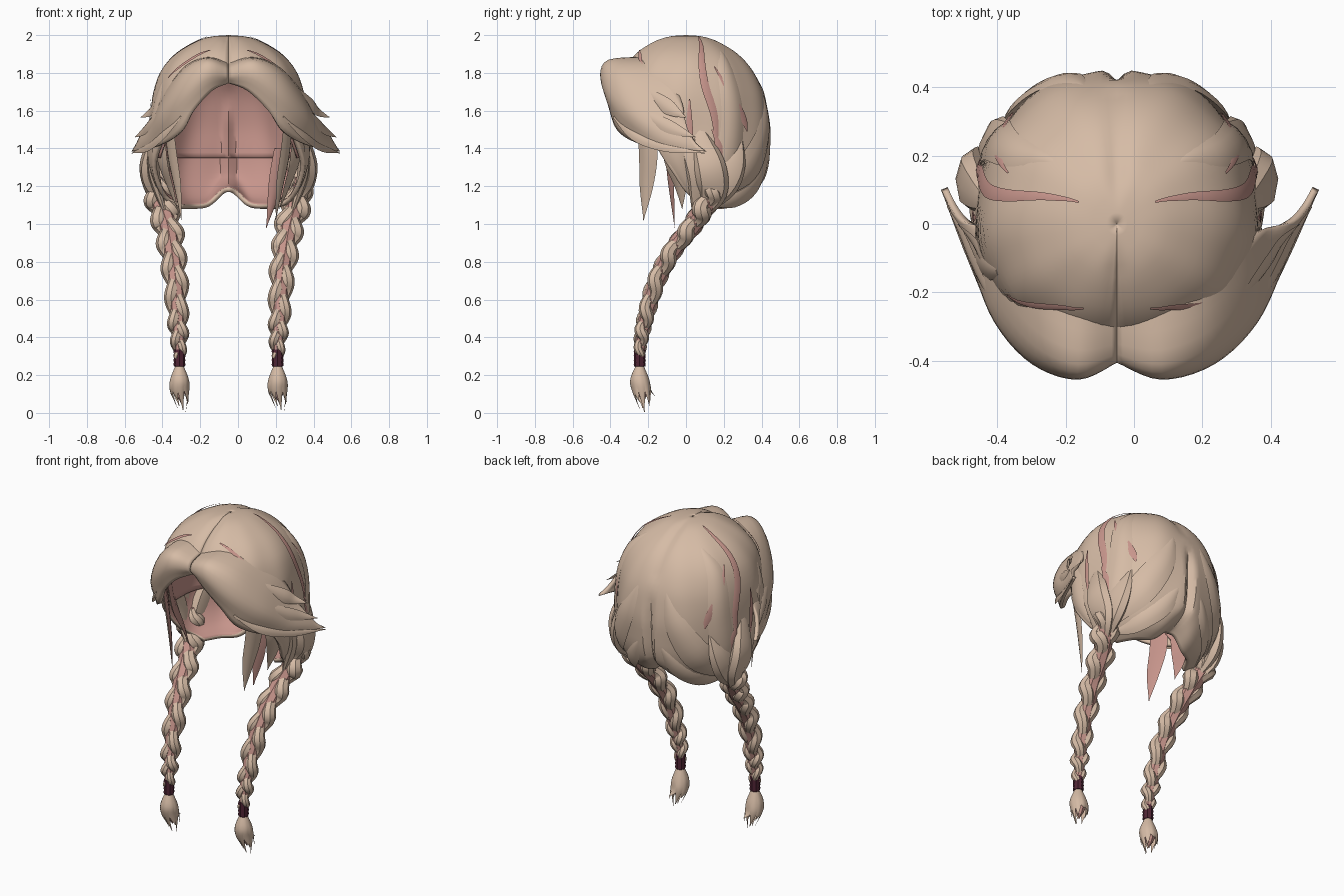
import bpy, bmesh, math
from mathutils import Vector

if "Cube" in bpy.data.objects:
    bpy.data.objects.remove(bpy.data.objects["Cube"])

CX = -0.05                      # parting line
SIDES = ((1, "left"), (-1, "right"))
made = []


def material(name, rgb):
    m = bpy.data.materials.new(name)
    m.use_nodes = True
    m.diffuse_color = (*rgb, 1)
    m.node_tree.nodes["Principled BSDF"].inputs["Base Color"].default_value = (*rgb, 1)
    return m


HAIR = material("beige hair", (0.67, 0.50, 0.38))
PINK = material("pink underside", (0.57, 0.30, 0.26))
TIE = material("dark plum tie", (0.08, 0.018, 0.035))


def spline(pts, n):
    """Catmull-Rom through tuples of any size, n steps per span."""
    out = []
    for i in range(len(pts) - 1):
        a, b, c, d = (pts[max(0, min(len(pts) - 1, i + k))] for k in (-1, 0, 1, 2))
        for j in range(n):
            t = j / n
            out.append(tuple(0.5 * (2 * q + (r - p) * t + (2 * p - 5 * q + 4 * r - s) * t ** 2
                       + (3 * q - p - 3 * r + s) * t ** 3) for p, q, r, s in zip(a, b, c, d)))
    return out + [tuple(pts[-1])]


def build(name, rows, mats, closed=False, flip=False, thick=0):
    """Skin a grid of points; closed tubes get end caps."""
    bm = bmesh.new()
    grid = [[bm.verts.new(p) for p in r] for r in rows]
    n = len(grid[0])
    for r, q in zip(grid, grid[1:]):
        for i in range(n if closed else n - 1):
            k = (i + 1) % n
            f = (r[i], r[k], q[k], q[i])
            face = bm.faces.new(f[::-1] if flip else f)
            # lens-shaped locks may have a second colour on their inner side
            face.material_index = int(closed and len(mats) > 1 and i >= 4)
    if closed:
        bm.faces.new(grid[0])
        bm.faces.new(grid[-1])
        bmesh.ops.recalc_face_normals(bm, faces=bm.faces)
    me = bpy.data.meshes.new(name)
    bm.to_mesh(me)
    bm.free()
    for m in mats:
        me.materials.append(m)
    ob = bpy.data.objects.new(name, me)
    bpy.context.collection.objects.link(ob)
    if thick:
        s = ob.modifiers.new("thickness", "SOLIDIFY")
        s.thickness, s.offset = thick, -1
        s.material_offset = len(mats) - 1
    made.append(ob)


ROUND = [(math.cos(k * math.pi / 4), math.sin(k * math.pi / 4)) for k in range(8)]
OVAL = [(c, s * .55) for c, s in ROUND]
LENS = [(1, 0), (.5, .22), (0, .28), (-.5, .22), (-1, 0), (0, -.12)]
PLATE = [(1, 0), (.5, .1), (-.5, .1), (-1, 0), (0, -.1)]


def sweep(name, path, section, normal, *mats):
    """Sweep a section along (x, y, z, width); normal is a vector or one per point."""
    pos = [Vector(p[:3]) for p in path]
    rows = []
    for i, p in enumerate(pos):
        t = (pos[min(i + 1, len(pos) - 1)] - pos[max(i - 1, 0)]).normalized()
        v = Vector(normal[i] if isinstance(normal, list) else normal)
        v = (v - t * v.dot(t)).normalized()
        b = t.cross(v)
        w = max(path[i][3], .002)
        rows.append([p + b * (w * c) + v * (w * s) for c, s in section])
    build(name, rows, mats, closed=True)


def mirror(pts, s, k=1):
    return [(CX + s * k * p[0], *p[1:]) for p in pts]


# Head of hair: height, half width, front, back, opening half angle
ROWS = spline([(2.0, .001, -.001, .001, 180), (1.988, .115, -.12, .12, 180), (1.94, .22, -.22, .22, 180),
               (1.88, .30, -.29, .30, 180), (1.8, .36, -.34, .365, 180), (1.7, .395, -.36, .415, 157),
               (1.6, .41, -.36, .44, 138), (1.5, .415, -.35, .452, 125), (1.4, .42, -.33, .447, 116),
               (1.3, .415, -.3, .435, 106), (1.2, .385, -.25, .40, 95), (1.12, .33, -.2, .33, 82),
               (1.08, .26, -.1, .25, 72)], 3)


def squared(v):
    return math.copysign(abs(v) ** .94, v)


def on_row(row, a):
    z, hw, yf, yb, _ = row
    x, c = hw * squared(math.sin(a)), squared(math.cos(a))
    f = 1 + .01 * math.sin(10 * abs(a) + 6 * z) * min(1, hw / .3)
    # crease at the parting, deepest low on the back
    f -= .08 * math.exp(-(x / .022) ** 2) * min(1, max(0, (1.68 - z) / .15))
    lift = .09 * math.exp(-(x / .075) ** 2) * max(0, (1.25 - z) / .17)
    if 1.75 < z < 1.99:
        lift -= .012 * math.exp(-(x / .03) ** 2)
    return Vector((CX + x * f, c * (yb if c > 0 else -yf) * f, z + lift))


def on_cap(deg, z, raise_by=0):
    """Point and outward direction on the head of hair."""
    i = next((k for k in range(len(ROWS) - 1) if ROWS[k + 1][0] <= z), len(ROWS) - 2)
    p, q = ROWS[i], ROWS[i + 1]
    t = (z - p[0]) / (q[0] - p[0])
    pt = on_row([u + (v - u) * t for u, v in zip(p, q)], math.radians(deg))
    n = Vector(((pt.x - CX) / .17, pt.y / .18, (pt.z - 1.5) / (.25 if z > 1.5 else .6))).normalized()
    return pt + n * raise_by, n


def shell(name, scale, zmin, mats, thick):
    rows = []
    for r in (r for r in ROWS if r[0] >= zmin):
        A = math.radians(min(r[4], 180))
        ring = [on_row(r, A * (k / 48 - 1)) for k in range(97)]
        rows.append([Vector((CX + (p.x - CX) * scale, p.y * scale, 1.5 + (p.z - 1.5) * scale)) for p in ring])
    build(name, rows, mats, thick=thick)


shell("hair_cap", 1, 0, [HAIR, PINK], .025)
shell("scalp_lining", .91, 1.33, [PINK], .006)


def cap_lock(name, pts, section, mat, s, raise_by):
    path, normals = [], []
    for a, z, w in spline(pts, 6):
        p, n = on_cap(s * a, z, raise_by)
        path.append((*p, w))
        normals.append(n)
    sweep(name, path, section, normals, mat)


# Locks (angle from back, height, half width) and pink partings lying on the cap
LOCKS = {"crown_lock": [(44, 1.93, .01), (56, 1.8, .05), (58, 1.55, .07), (62, 1.3, .07), (70, 1.15, .03)],
         "back_lock": [(12, 1.72, .005), (24, 1.5, .07), (42, 1.3, .09), (66, 1.17, .04)],
         "nape_lock": [(9, 1.36, .01), (22, 1.23, .06), (45, 1.14, .06), (68, 1.12, .02)],
         "temple_lock": [(112, 1.75, .02), (106, 1.55, .06), (100, 1.38, .06), (88, 1.2, .02)]}
PARTINGS = {"crown_parting": [(62, 1.985, .003), (69, 1.95, .01), (76, 1.87, .017), (77, 1.74, .022),
                              (72, 1.57, .02), (71, 1.38, .004)],
            "side_parting": [(66, 1.83, .003), (59, 1.7, .017), (49, 1.56, .022), (46, 1.49, .003)],
            "ear_parting": [(88, 1.66, .003), (88, 1.52, .016), (86, 1.36, .003)],
            "lower_parting": [(74, 1.5, .003), (68, 1.38, .02), (68, 1.2, .004)],
            "fringe_parting": [(160, 1.915, .003), (148, 1.89, .009), (136, 1.84, .01), (124, 1.77, .003)]}
# Front hair: guide rows from root to lower edge
FRINGE = [[(0, -.24, 1.86), (.12, -.22, 1.885), (.25, -.16, 1.85), (.36, -.07, 1.75), (.42, -.02, 1.64), (.44, -.01, 1.58)],
          [(0, -.38, 1.83), (.13, -.41, 1.87), (.27, -.36, 1.81), (.39, -.24, 1.68), (.47, -.08, 1.55), (.52, .01, 1.5)],
          [(0, -.405, 1.78), (.13, -.455, 1.79), (.285, -.41, 1.68), (.41, -.29, 1.56), (.49, -.12, 1.46), (.56, .05, 1.43)],
          [(0, -.37, 1.745), (.1, -.42, 1.705), (.21, -.405, 1.6), (.30, -.35, 1.48), (.44, -.19, 1.41), (.59, .1, 1.385)]]
WISPS = {"fringe_upper_wisp": [(.36, -.22, 1.71, .02), (.44, -.11, 1.63, .04), (.48, -.05, 1.59, .025), (.535, 0, 1.565, 0)],
         "fringe_middle_wisp": [(.39, -.28, 1.62, .015), (.475, -.12, 1.53, .035), (.52, -.03, 1.49, .025), (.57, .05, 1.46, 0)],
         "fringe_lower_wisp": [(.29, -.38, 1.57, .01), (.40, -.27, 1.47, .03), (.49, -.1, 1.41, .03), (.59, .1, 1.375, 0)]}
# Loose strands in front of the ears, pink on the inner side
STRANDS = {"front_strand": [(.32, -.22, 1.58, .05), (.30, -.2, 1.38, .055), (.27, -.21, 1.2, .04), (.25, -.225, 1.02, 0)],
           "ear_strand": [(.37, -.08, 1.5, .07), (.35, -.06, 1.33, .06), (.31, -.03, 1.2, .035), (.27, -.02, 1.08, 0)]}
# Broad locks gathering into each braid
ROOTS = {"outer_root": [(.37, .05, 1.56, .01), (.405, .09, 1.42, .06), (.425, .13, 1.29, .085),
                        (.39, .14, 1.16, .075), (.33, .08, 1.04, .02)],
         "rear_root": [(.32, .29, 1.45, .01), (.35, .25, 1.32, .07), (.36, .19, 1.2, .08), (.34, .1, 1.08, .03)],
         "fore_root": [(.38, -.03, 1.5, .01), (.4, .02, 1.38, .05), (.39, .06, 1.24, .055), (.34, .05, 1.07, .02)]}
# Braid centre line and radius
BRAID = spline([(.38, .15, 1.24, .05), (.365, .12, 1.13, .075), (.325, .04, 1.0, .074),
                (.30, -.07, .86, .068), (.28, -.155, .7, .062), (.27, -.21, .52, .054),
                (.262, -.235, .4, .046), (.26, -.245, .3, .03)], 10)

for s, side in SIDES:
    for name, pts in LOCKS.items():
        cap_lock(f"{side}_{name}", pts, LENS, HAIR, s, -.004)
    for name, pts in PARTINGS.items():
        cap_lock(f"{side}_{name}", pts, PLATE, PINK, s, .008)

    k = 1 if s > 0 else .87
    guides = [spline(mirror(g, s, k), 5) for g in FRINGE]
    rows = [spline(list(col), 4) for col in zip(*guides)]
    build(f"{side}_fringe", rows, [HAIR], flip=s < 0, thick=.02)
    for name, pts in WISPS.items():
        sweep(f"{side}_{name}", spline(mirror(pts, s, k), 5), LENS, (s, -.8, .5), HAIR)
    for name, pts in STRANDS.items():
        sweep(f"{side}_{name}", spline(mirror(pts, s), 5), LENS, (s, -.5, 0), HAIR, PINK)
    for name, pts in ROOTS.items():
        sweep(f"{side}_{name}", spline(mirror(pts, s), 5), OVAL, (s, .3 * (name == "rear_root"), .2), HAIR)

    # Three-strand plait around a pink core
    line = mirror(BRAID, s)
    sweep(f"{side}_braid_core", [(*p[:3], p[3] * .68) for p in line], ROUND, (0, -1, 0), PINK)
    for j, label in enumerate(("first", "second", "third")):
        path = []
        for i, (x, y, z, r) in enumerate(line):
            ph = 2 * math.pi * (2.7 * i / (len(line) - 1) + j / 3)
            side_off, depth = .52 * r * math.sin(ph), .4 * r * math.sin(2 * ph)
            path.append((x + side_off, y - depth * .9, z - depth * .4, r * (.42 + .22 * abs(math.sin(ph)))))
        sweep(f"{side}_braid_{label}_strand", path, ROUND, (0, -1, 0), HAIR)

    # Ribbed tie and tuft
    tx, ty = CX + s * .26, -.245
    sweep(f"{side}_hair_tie", [(tx, ty, .335 - .0112 * i, (.029, .032)[i % 2]) for i in range(9)], ROUND, (0, -1, 0), TIE)
    sweep(f"{side}_tuft_core", spline([(tx, ty, .25, .02), (tx, ty + .01, .15, .042), (tx + .01, ty + .02, .05, 0)], 5),
          ROUND, (0, -1, 0), PINK)
    for j in range(9):
        a = 2 * math.pi * j / 9
        c, d = math.cos(a), math.sin(a)
        drop = (j * 4 % 9) / 8
        tip, flare = .005 + .085 * drop, .018 + .038 * drop
        sweep(f"{side}_tuft_lock_{'abcdefghi'[j]}", spline(
            [(tx + .015 * c, ty + .015 * d, .255, .012), (tx + .043 * c, ty + .044 * d, .18, .02),
             (tx + .047 * c, ty + .01 + .047 * d, .12, .018), (tx + .015 + flare * c, ty + .025 + flare * d, tip, 0)], 4),
            LENS, (c, d, .01), HAIR)

# Pink strand hanging inside the left opening
sweep("left_inner_strand", spline(mirror([(.27, -.1, 1.4, .03), (.25, -.08, 1.22, .04), (.2, -.06, .98, 0)], 1), 5),
      LENS, (.4, -1, 0), PINK)

# Smooth shading with crisp edges
bpy.ops.object.select_all(action="DESELECT")
for ob in made:
    ob.select_set(True)
bpy.context.view_layer.objects.active = made[0]
bpy.ops.object.shade_smooth_by_angle(angle=math.radians(32))
